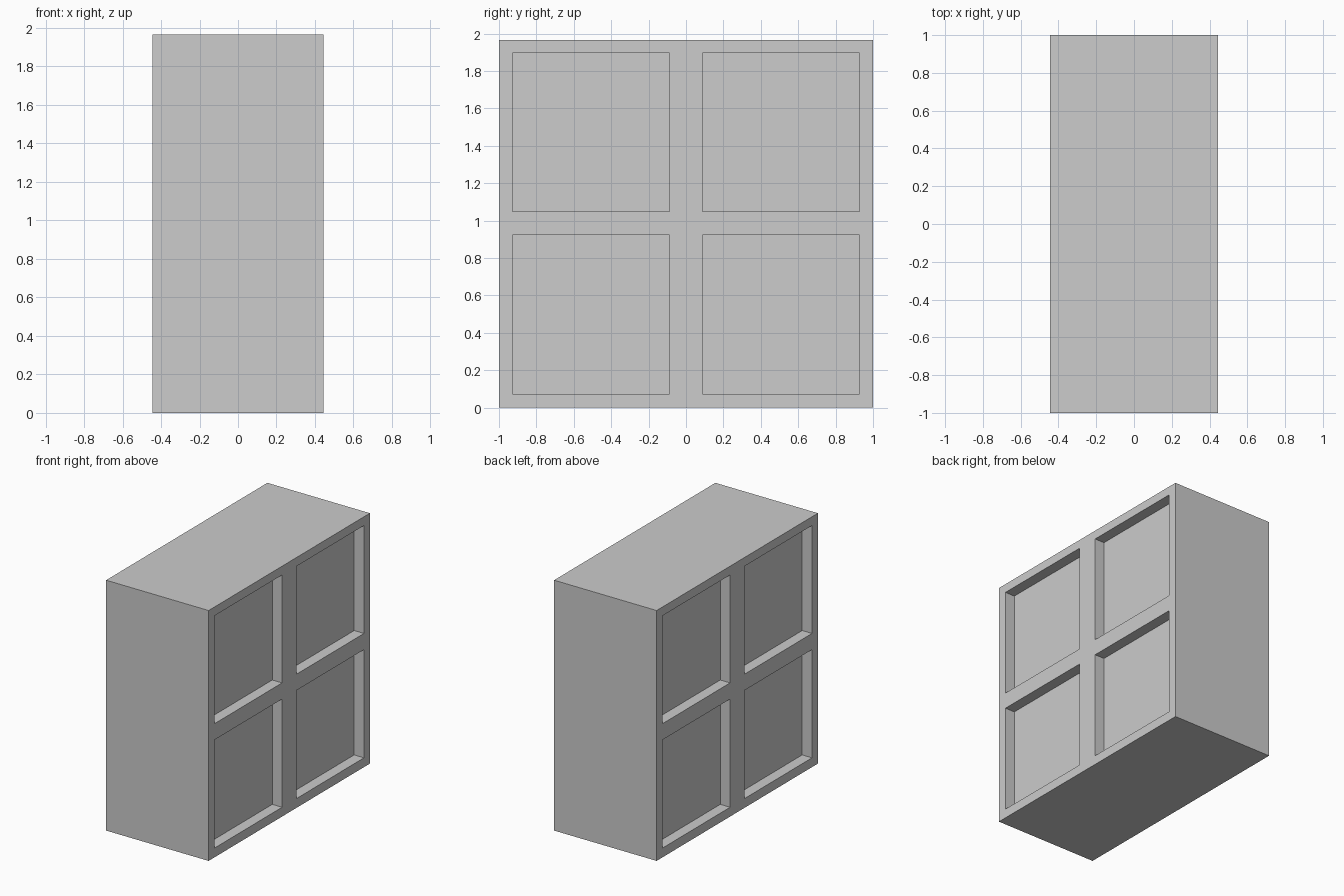
import bpy
import bmesh
from mathutils import Vector

default = bpy.data.objects.get("Cube")
if default:
    bpy.data.objects.remove(default, do_unlink=True)

WIDTH, LENGTH, HEIGHT = 0.89, 2.0, 1.965
DEPTH = 0.085                      # how far the panels are sunk
Y_PANELS = [(-0.927, -0.089), (0.089, 0.927)]
Z_PANELS = [(0.073, 0.922), (1.049, 1.896)]

# Plain grey finish
grey = bpy.data.materials.new("light_grey")
grey.use_nodes = True
colour = (0.604, 0.604, 0.604, 1.0)
grey.diffuse_color = colour
grey.node_tree.nodes["Principled BSDF"].inputs["Base Color"].default_value = colour

# Solid block standing on the ground
bm = bmesh.new()
bmesh.ops.create_cube(bm, size=1)
bmesh.ops.scale(bm, vec=(WIDTH, LENGTH, HEIGHT), verts=bm.verts)
bmesh.ops.translate(bm, vec=(0, 0, HEIGHT / 2), verts=bm.verts)


def slice_block(axis, spans):
    """Score the block across one axis at both ends of each span."""
    for span in spans:
        for position in span:
            geom = bm.verts[:] + bm.edges[:] + bm.faces[:]
            bmesh.ops.bisect_plane(bm, geom=geom, plane_co=axis * position, plane_no=axis)


def within(value, spans):
    return any(low < value < high for low, high in spans)


slice_block(Vector((0, 1, 0)), Y_PANELS)
slice_block(Vector((0, 0, 1)), Z_PANELS)

# Sink four square panels into each broad side
bm.normal_update()
panels = []
for face in bm.faces:
    centre = face.calc_center_median()
    if abs(face.normal.x) > 0.9 and within(centre.y, Y_PANELS) and within(centre.z, Z_PANELS):
        panels.append(face)
bmesh.ops.inset_individual(bm, faces=panels, thickness=0, depth=-DEPTH)
bmesh.ops.recalc_face_normals(bm, faces=bm.faces)

mesh = bpy.data.meshes.new("panelled_block")
bm.to_mesh(mesh)
bm.free()
mesh.materials.append(grey)
block = bpy.data.objects.new("panelled_block", mesh)
bpy.context.collection.objects.link(block)
